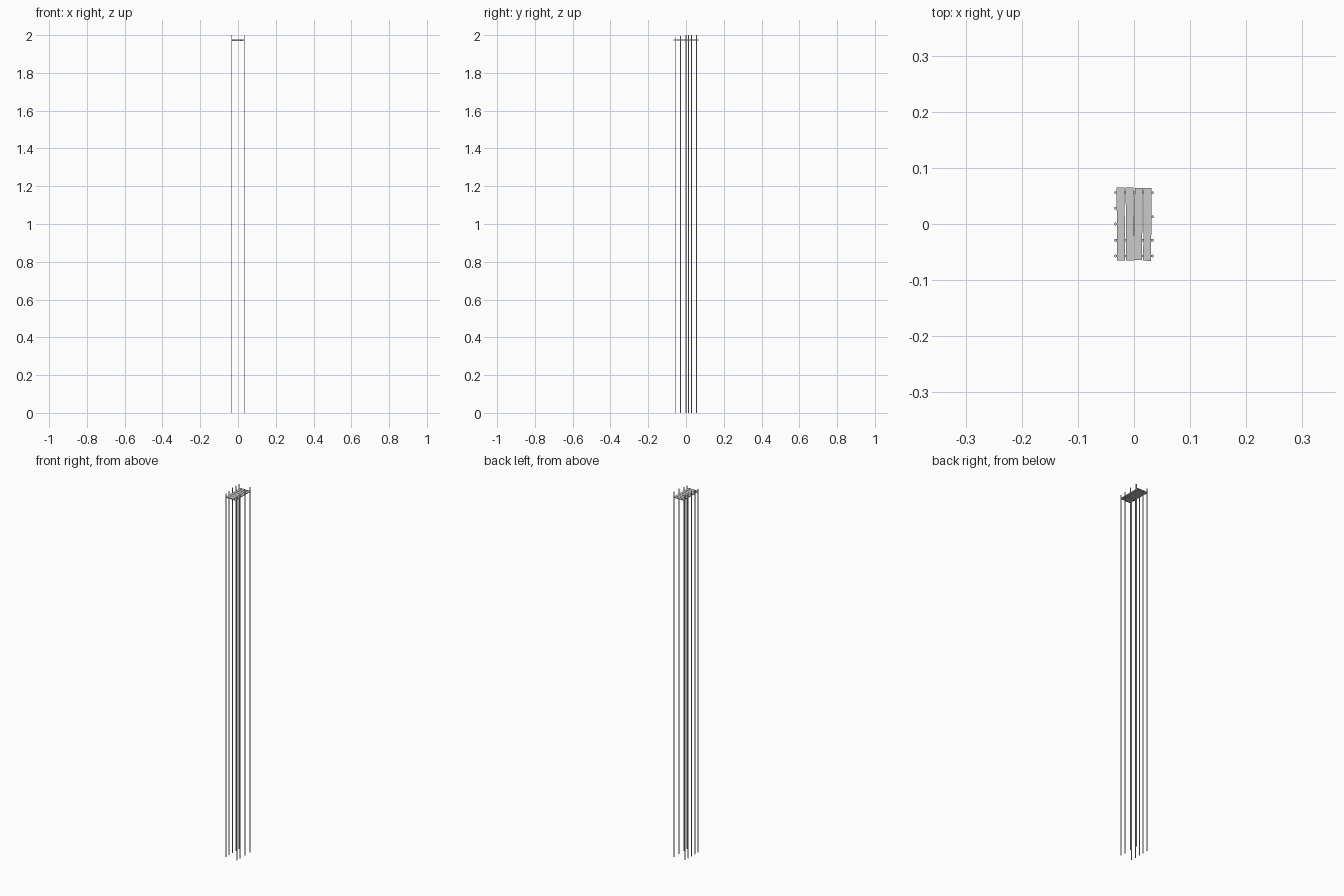
import bpy, math
from mathutils import Matrix

if "Cube" in bpy.data.objects:
    bpy.data.objects.remove(bpy.data.objects["Cube"])

def post(name, x, y, top):
    bpy.ops.mesh.primitive_cylinder_add(vertices=8, radius=0.0025, depth=top, location=(x, y, top / 2))
    bpy.context.object.name = name
    bpy.ops.object.shade_smooth_by_angle()

def box(name, loc, size, yaw=0):
    bpy.ops.mesh.primitive_cube_add(size=1, location=loc, rotation=(0, 0, yaw))
    o = bpy.context.object
    o.name = name
    o.scale = size

# Tall thin pier posts on each side, with slightly uneven tops
left = [(-0.057, 1.99), (-0.029, 1.994), (0, 2.0), (0.028, 2.0), (0.056, 2.0)]
right = [(-0.057, 1.99), (-0.029, 1.994), (0.013, 2.0), (0.056, 2.0)]
for i, (y, top) in enumerate(left):
    post(f"left_post_{i}", -0.033, y, top)
for i, (y, top) in enumerate(right):
    post(f"right_post_{i}", 0.033, y, top)

# Deck planks, the third and fourth slightly askew
planks = [(-0.0235, 0.0, 0.13, 0.006), (-0.0075, 0.0, 0.13, 0.003),
          (0.0078, 0.0, 0.129, -0.012), (0.0237, -0.0005, 0.13, -0.003)]
for i, (x, y, length, yaw) in enumerate(planks):
    box(f"deck_plank_{i}", (x, y, 1.974), (0.0142, length, 0.004), yaw)

# Cross beams under the deck tie the post rows together
for i, y in enumerate((-0.057, -0.029, 0.056)):
    box(f"cross_beam_{i}", (0, y, 1.9705), (0.064, 0.004, 0.003))
